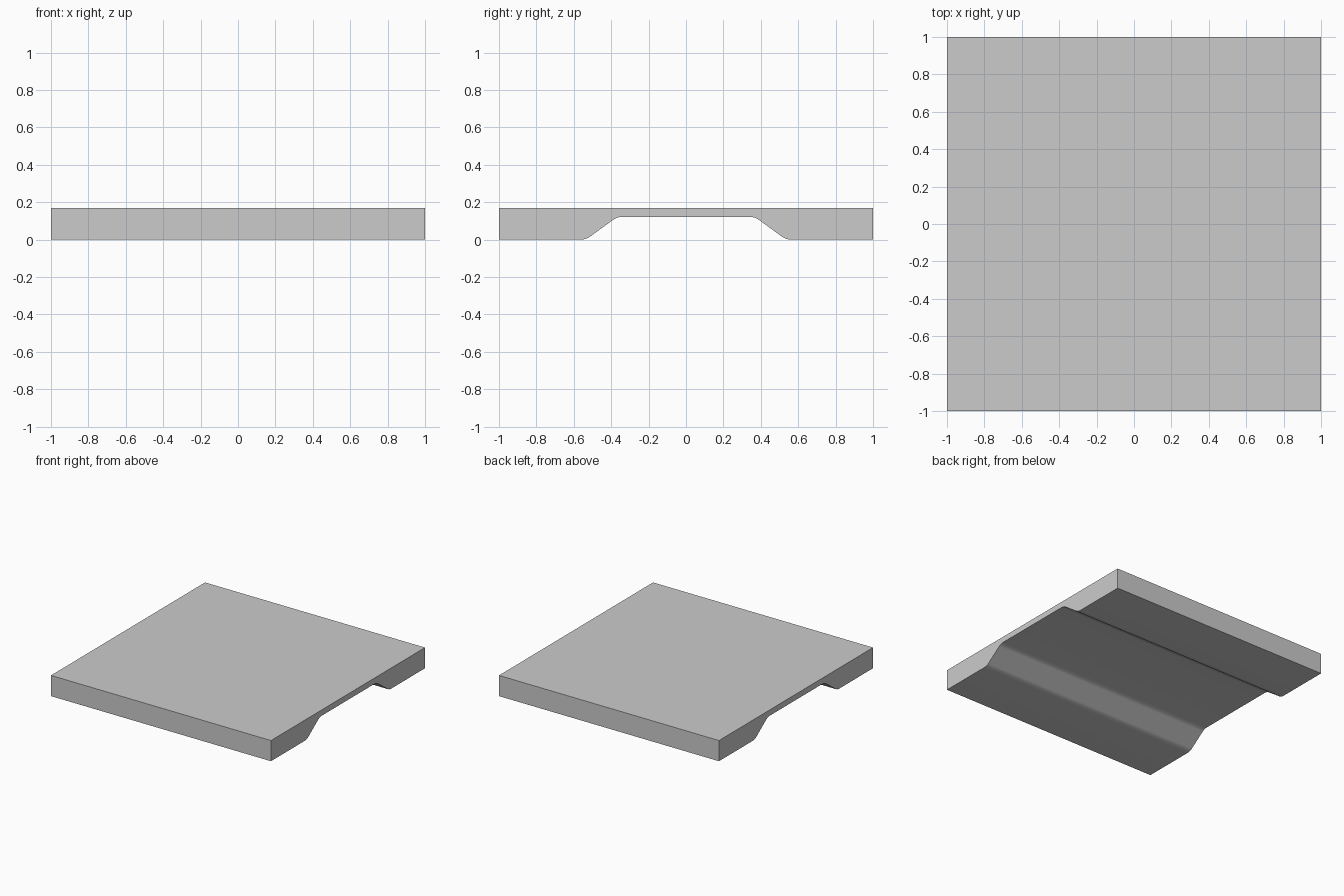
import bpy, bmesh, math
from mathutils import Vector

if "Cube" in bpy.data.objects:
    bpy.data.objects.remove(bpy.data.objects["Cube"])

TOP, ROOF = 0.17, 0.122   # slab top and channel ceiling heights


def fillet(prev, corner, nxt, dist, steps=6):
    """Round a profile corner with a short curve."""
    c = Vector(corner)
    a = c + (Vector(prev) - c).normalized() * dist
    b = c + (Vector(nxt) - c).normalized() * dist
    return [a * (1 - t) ** 2 + c * 2 * t * (1 - t) + b * t * t
            for t in (i / steps for i in range(steps + 1))]


# Left half of the profile (y, z): foot, sloped channel wall, ceiling
foot, ceiling = (-0.535, 0), (-0.367, ROOF)
half = [Vector((-1, TOP)), Vector((-1, 0))]
half += fillet((-1, 0), foot, ceiling, 0.028)
half += fillet(foot, ceiling, (0, ROOF), 0.028)
profile = half + [Vector((-p.x, p.y)) for p in reversed(half)]

# Extrude the profile along x
bm = bmesh.new()
face = bm.faces.new([bm.verts.new((-1, p.x, p.y)) for p in profile])
ext = bmesh.ops.extrude_face_region(bm, geom=[face])
bmesh.ops.translate(bm, vec=(2, 0, 0),
                    verts=[v for v in ext["geom"] if isinstance(v, bmesh.types.BMVert)])
bmesh.ops.recalc_face_normals(bm, faces=bm.faces)
mesh = bpy.data.meshes.new("channelled_slab")
bm.to_mesh(mesh)
bm.free()
slab = bpy.data.objects.new("channelled_slab", mesh)
bpy.context.collection.objects.link(slab)

# Plain light grey
mat = bpy.data.materials.new("light_grey")
mat.diffuse_color = (0.6, 0.6, 0.6, 1)
mat.use_nodes = True
mat.node_tree.nodes["Principled BSDF"].inputs["Base Color"].default_value = mat.diffuse_color
mesh.materials.append(mat)

# Smooth fillets, sharp outer edges
bpy.context.view_layer.objects.active = slab
slab.select_set(True)
bpy.ops.object.shade_smooth_by_angle(angle=math.radians(30))
